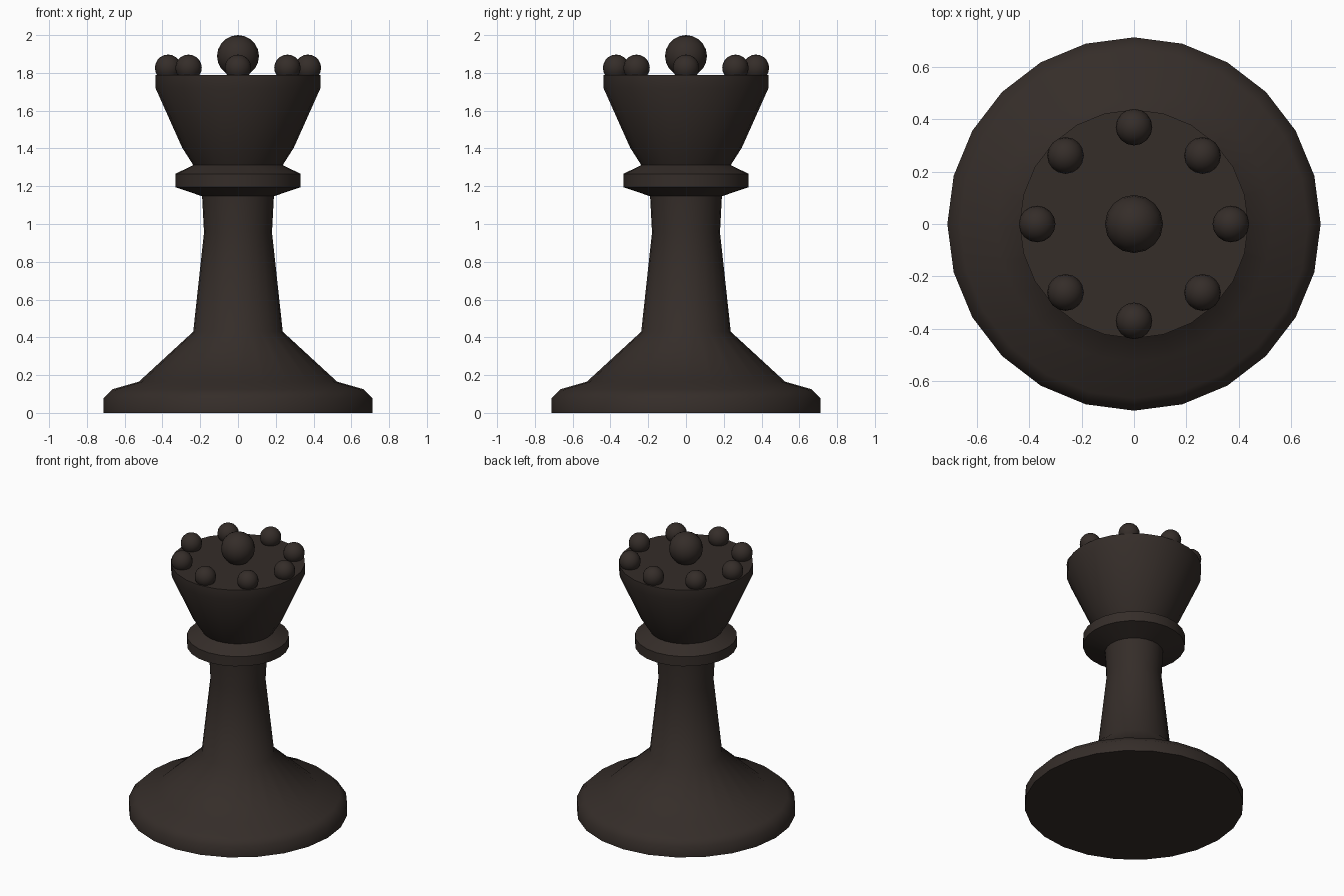
import bpy, bmesh, math

if "Cube" in bpy.data.objects:
    bpy.data.objects.remove(bpy.data.objects["Cube"])

SIDES = 24
dark = bpy.data.materials.new("dark_wood")
dark.diffuse_color = (0.035, 0.026, 0.022, 1)
dark.use_nodes = True
dark.node_tree.nodes["Principled BSDF"].inputs["Base Color"].default_value = dark.diffuse_color


def finish(obj, angle):
    obj.data.materials.append(dark)
    bpy.ops.object.select_all(action='DESELECT')
    obj.select_set(True)
    bpy.context.view_layer.objects.active = obj
    bpy.ops.object.shade_smooth_by_angle(angle=math.radians(angle))


def lathe(name, profile):
    """Spin (radius, z) points round the z axis and cap both ends."""
    bm = bmesh.new()
    rings = []
    for r, z in profile:
        rings.append([bm.verts.new((r * math.cos(math.tau * i / SIDES),
                                    r * math.sin(math.tau * i / SIDES), z))
                      for i in range(SIDES)])
    for lo, hi in zip(rings, rings[1:]):
        for i in range(SIDES):
            j = (i + 1) % SIDES
            bm.faces.new((lo[i], lo[j], hi[j], hi[i]))
    bm.faces.new(rings[0][::-1])
    bm.faces.new(rings[-1])
    mesh = bpy.data.meshes.new(name)
    bm.to_mesh(mesh)
    bm.free()
    obj = bpy.data.objects.new(name, mesh)
    bpy.context.collection.objects.link(obj)
    finish(obj, 50)


def ball(name, radius, location):
    bpy.ops.mesh.primitive_uv_sphere_add(segments=16, ring_count=10,
                                         radius=radius, location=location)
    obj = bpy.context.object
    obj.name = name
    finish(obj, 50)


# Turned body: foot, stem, collar and flared crown in one profile
lathe("body", [
    (0.713, 0), (0.713, 0.077), (0.665, 0.125), (0.525, 0.165),
    (0.237, 0.43), (0.18, 0.955), (0.19, 1.147),
    (0.332, 1.195), (0.332, 1.265), (0.237, 1.312),
    (0.296, 1.405), (0.437, 1.72), (0.437, 1.79),
])

# Large ball in the middle of the crown
ball("crown_centre_ball", 0.111, (0, 0, 1.889))

# Ring of eight small balls
for k in range(8):
    a = math.tau * k / 8
    ball(f"crown_ball_{k + 1}", 0.07,
         (0.37 * math.cos(a), 0.37 * math.sin(a), 1.827))
